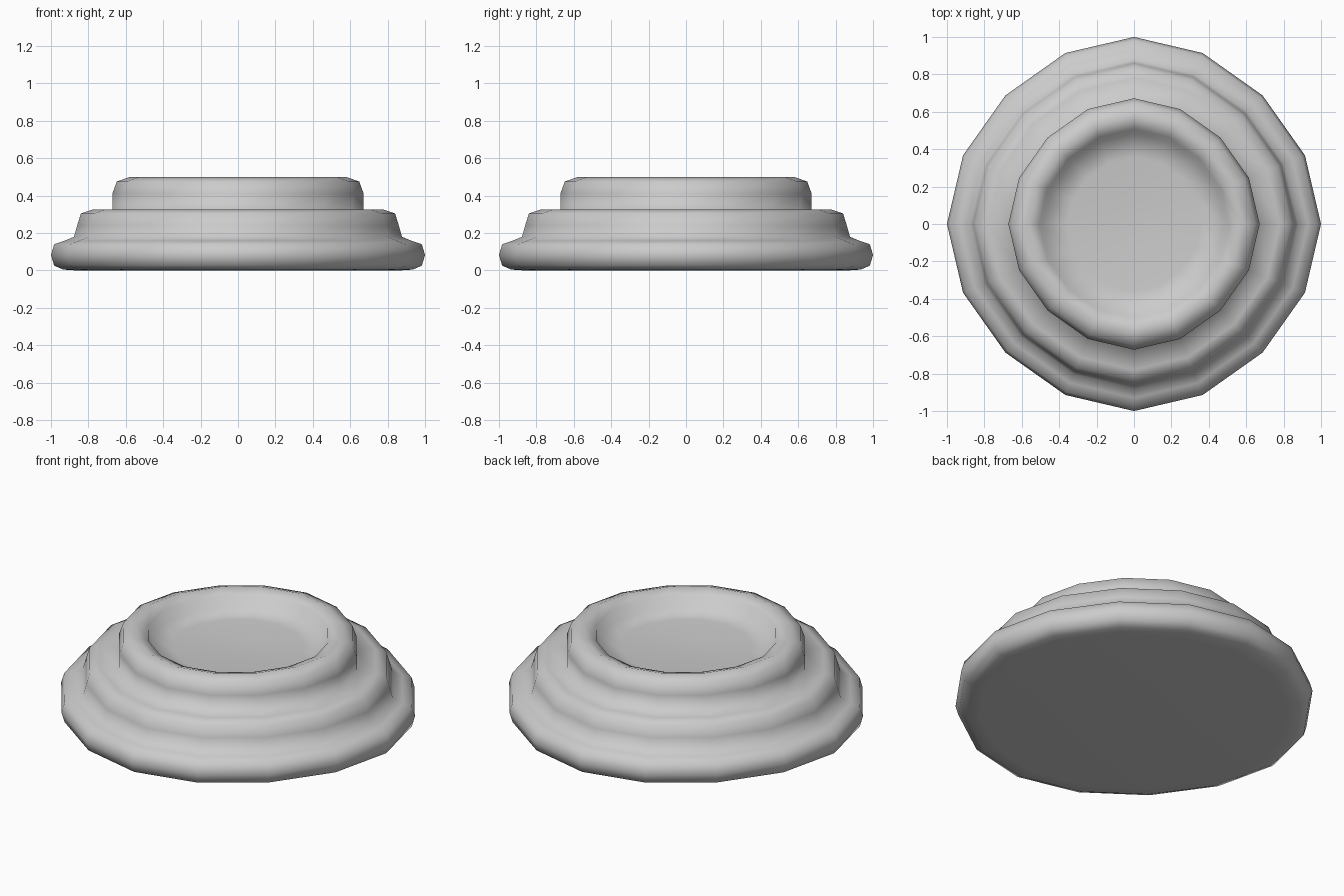
import bpy, bmesh

if "Cube" in bpy.data.objects:
    bpy.data.objects.remove(bpy.data.objects["Cube"])


def bezier_circle():
    # Four cubic quarter arcs with half-length handles, four segments each
    pts = []
    x, y = [], []
    for i in range(4):
        t = i / 4
        u = 1 - t
        x.append(u**3 + 3*u*u*t + 1.5*u*t*t)
        y.append(1.5*u*u*t + 3*u*t*t + t**3)
    quarter = list(zip(x, y))
    for _ in range(4):
        pts += quarter
        quarter = [(-b, a) for a, b in quarter]
    return pts


def lathe(name, profile):
    # profile starts and ends on the axis
    bm = bmesh.new()
    ring = bezier_circle()
    n = len(ring)
    bottom = bm.verts.new((0, 0, profile[0][1]))
    top = bm.verts.new((0, 0, profile[-1][1]))
    rows = [[bm.verts.new((r*x, r*y, z)) for x, y in ring] for r, z in profile[1:-1]]
    for i in range(n):
        j = (i + 1) % n
        bm.faces.new((bottom, rows[0][j], rows[0][i]))
        bm.faces.new((top, rows[-1][i], rows[-1][j]))
        for a, b in zip(rows, rows[1:]):
            bm.faces.new((a[i], a[j], b[j], b[i]))
    for f in bm.faces:
        f.smooth = True
    mesh = bpy.data.meshes.new(name)
    bm.to_mesh(mesh)
    bm.free()
    obj = bpy.data.objects.new(name, mesh)
    bpy.context.collection.objects.link(obj)
    return obj


# Stepped round body with rounded rim and shallow dished recess
lathe("stepped_round_base", [
    (0, 0), (0.86, 0), (0.935, 0.005), (0.983, 0.026), (1.0, 0.083), (0.983, 0.14),
    (0.93, 0.158), (0.877, 0.18), (0.86, 0.24), (0.84, 0.305), (0.78, 0.325),
    (0.672, 0.325), (0.672, 0.41), (0.648, 0.476), (0.578, 0.5),
    (0.508, 0.476), (0.484, 0.41), (0.36, 0.4), (0.24, 0.393), (0.12, 0.388), (0, 0.385)])
